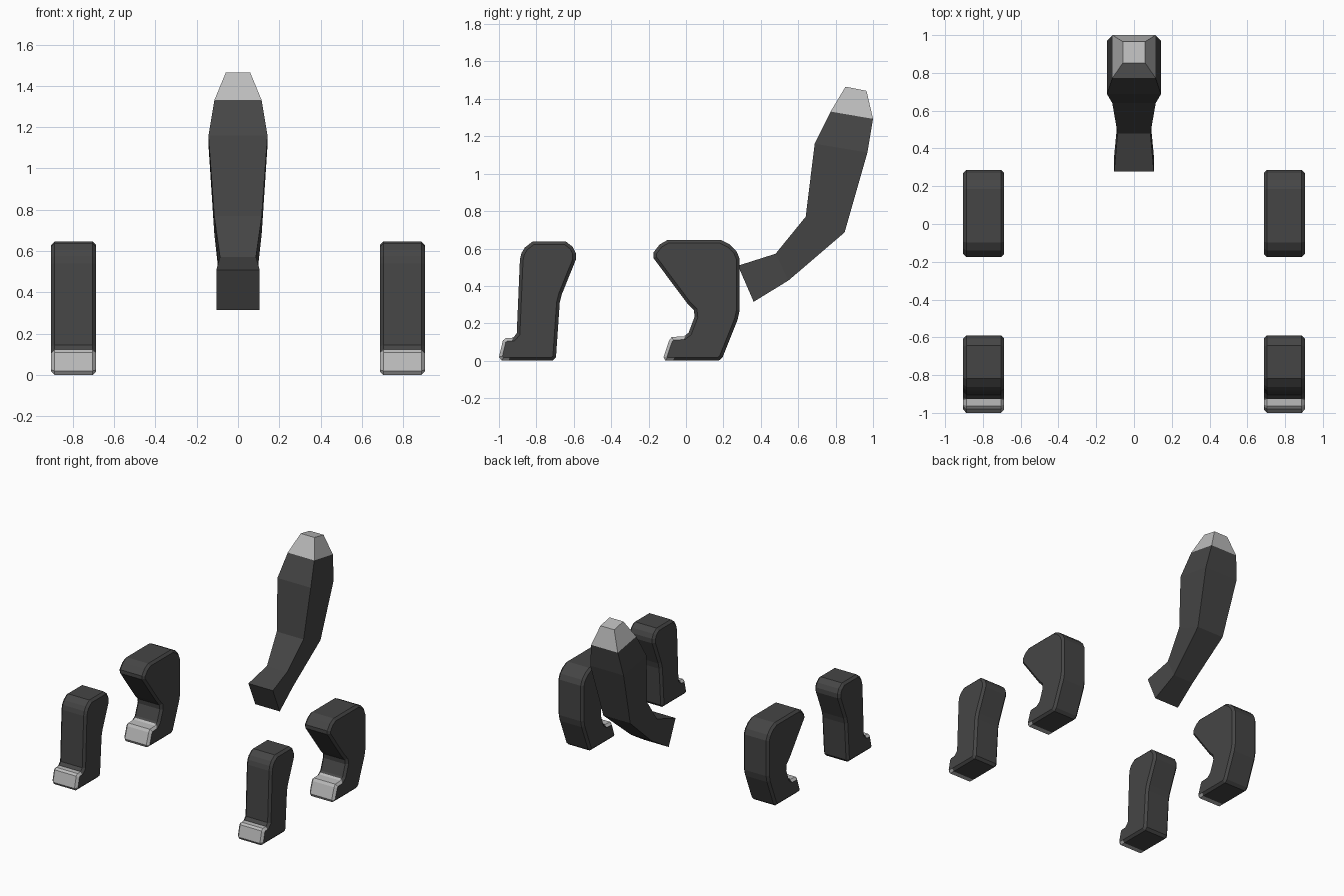
import bpy, bmesh
from mathutils import Vector

if "Cube" in bpy.data.objects:
    bpy.data.objects.remove(bpy.data.objects["Cube"])

BEVEL = 0.017


def material(name, v):
    m = bpy.data.materials.new(name)
    m.diffuse_color = (v, v, v, 1)
    m.use_nodes = True
    m.node_tree.nodes["Principled BSDF"].inputs["Base Color"].default_value = m.diffuse_color
    return m


dark = material("dark_fur", 0.06)
light = material("light_tip", 0.5)


def finish(bm, name):
    bmesh.ops.recalc_face_normals(bm, faces=bm.faces[:])
    me = bpy.data.meshes.new(name)
    bm.to_mesh(me)
    bm.free()
    me.materials.append(dark)
    me.materials.append(light)
    ob = bpy.data.objects.new(name, me)
    bpy.context.collection.objects.link(ob)
    return ob


def skin(bm, loops):
    """Bridge equal-length point loops and cap both ends."""
    rings = [[bm.verts.new(p) for p in loop] for loop in loops]
    n = len(rings[0])
    bands = []
    for a, b in zip(rings, rings[1:]):
        bands.append([bm.faces.new((a[i], a[(i + 1) % n], b[(i + 1) % n], b[i]))
                      for i in range(n)])
    bm.faces.new(rings[0])
    end = bm.faces.new(rings[-1])
    return bands, end


def inset(pts, d):
    """Mitred inward offset of a counter-clockwise profile."""
    out = []
    for i, p in enumerate(pts):
        p = Vector(p)
        e1 = (p - Vector(pts[i - 1])).normalized()
        e2 = (Vector(pts[(i + 1) % len(pts)]) - p).normalized()
        n1, n2 = Vector((-e1.y, e1.x)), Vector((-e2.y, e2.x))
        out.append(p + (n1 + n2) * d / (1 + n1.dot(n2)))
    return out


def leg(name, cx, profile, toe_low, toe_high):
    half = 0.109
    small = inset(profile, BEVEL)
    loops = [[(cx + x, p[0], p[1]) for p in pts] for x, pts in (
        (-half, small), (-half + BEVEL, profile), (half - BEVEL, profile), (half, small))]
    bm = bmesh.new()
    skin(bm, loops)
    # split off the light toe along a slanted line
    co = Vector((0, *toe_low))
    d = Vector((0, *toe_high)) - co
    no = Vector((0, d.z, -d.y))
    bmesh.ops.bisect_plane(bm, geom=bm.verts[:] + bm.edges[:] + bm.faces[:],
                           plane_co=co, plane_no=no)
    for f in bm.faces:
        c = f.calc_center_median()
        if (c - co).dot(no) < 0 and c.z < 0.16:
            f.material_index = 1
    bmesh.ops.dissolve_limit(bm, angle_limit=0.01, verts=bm.verts[:],
                             edges=bm.edges[:], delimit={'MATERIAL'})
    return finish(bm, name)


# leg side profiles (y, z), counter-clockwise
front = [(-0.985, 0), (-0.712, 0), (-0.695, 0.02), (-0.675, 0.31), (-0.664, 0.355),
         (-0.589, 0.54), (-0.589, 0.575), (-0.605, 0.608), (-0.643, 0.638),
         (-0.819, 0.638), (-0.862, 0.605), (-0.88, 0.575), (-0.888, 0.54),
         (-0.905, 0.145), (-0.925, 0.123), (-0.963, 0.122), (-0.979, 0.108), (-1, 0.02)]
hind = [(-0.11, 0), (0.175, 0), (0.196, 0.02), (0.276, 0.22), (0.287, 0.27),
        (0.287, 0.545), (0.27, 0.585), (0.233, 0.622), (0.185, 0.646), (-0.098, 0.646),
        (-0.14, 0.622), (-0.175, 0.578), (-0.175, 0.55), (0.004, 0.31), (0.042, 0.27),
        (0.046, 0.235), (0.014, 0.15), (-0.012, 0.13), (-0.076, 0.127),
        (-0.09, 0.108), (-0.12, 0.02)]
for side, s in (("left", -1), ("right", 1)):
    leg("front_leg_" + side, s * 0.796, front, (-0.947, 0), (-0.927, 0.123))
    leg("hind_leg_" + side, s * 0.796, hind, (-0.07, 0), (0.0, 0.138))

# tail sections: front y, z, back y, z, half width
tail = [(0.278, 0.508, 0.362, 0.315, 0.105), (0.479, 0.572, 0.549, 0.43, 0.087),
        (0.64, 0.77, 0.848, 0.686, 0.115), (0.688, 1.16, 0.97, 1.113, 0.143),
        (0.773, 1.332, 1.0, 1.293, 0.114), (0.853, 1.465, 0.965, 1.443, 0.059)]
bm = bmesh.new()
bands, end = skin(bm, [[(-w, y0, z0), (w, y0, z0), (w, y1, z1), (-w, y1, z1)]
                       for y0, z0, y1, z1, w in tail])
for f in bands[-1] + [end]:
    f.material_index = 1
finish(bm, "tail")
